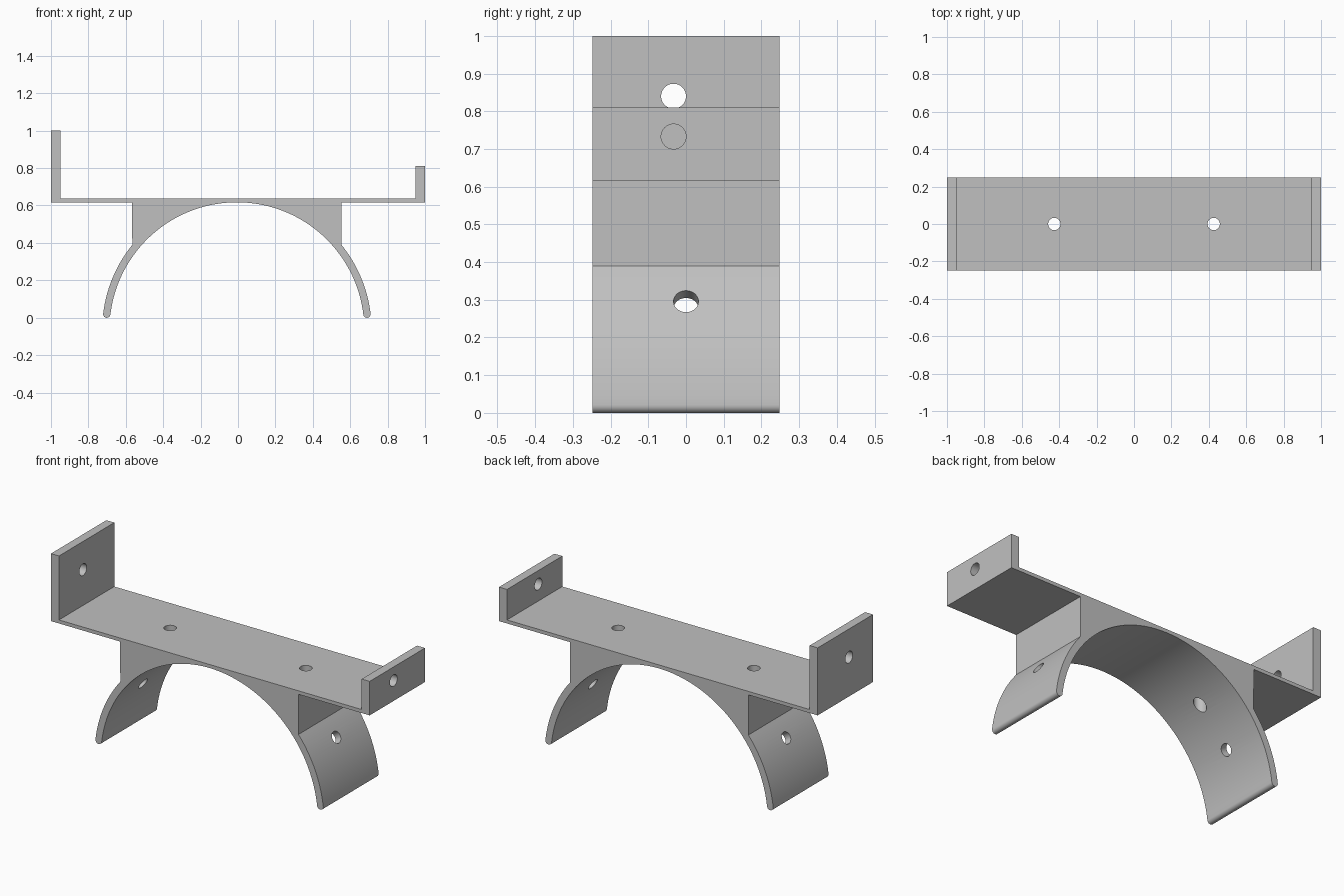
import bpy, bmesh
from math import sin, cos, pi, radians, atan2
from mathutils import Vector, Matrix

cube = bpy.data.objects.get("Cube")
if cube:
    bpy.data.objects.remove(cube, do_unlink=True)

HALF_DEPTH = 0.248
PLATE_LOW, PLATE_TOP = 0.617, 0.637
CX, CZ = -0.006, -0.064          # arch centre
R_IN, R_OUT = 0.681, 0.720
R_MID, R_TIP = (R_IN + R_OUT) / 2, (R_OUT - R_IN) / 2
BLOCK, BLOCK_LOW = 0.56, 0.39    # half width and lower edge of the shoulder block
TIP = radians(6.8)               # angle where the legs end
HOLE_R = 0.033

grey = bpy.data.materials.new("light grey")
grey.use_nodes = True
grey.diffuse_color = (0.53, 0.53, 0.53, 1)
grey.node_tree.nodes["Principled BSDF"].inputs["Base Color"].default_value = grey.diffuse_color


def arc(cx, cz, r, start, end, steps):
    return [(cx + r * cos(start + (end - start) * i / steps),
             cz + r * sin(start + (end - start) * i / steps)) for i in range(steps + 1)]


def make_object(name, bm):
    bmesh.ops.recalc_face_normals(bm, faces=bm.faces)
    mesh = bpy.data.meshes.new(name)
    bm.to_mesh(mesh)
    bm.free()
    mesh.materials.append(grey)
    obj = bpy.data.objects.new(name, mesh)
    bpy.context.collection.objects.link(obj)
    return obj


def hole_cutter(center, direction, length):
    bm = bmesh.new()
    turn = Vector((0, 0, 1)).rotation_difference(Vector(direction)).to_matrix().to_4x4()
    bmesh.ops.create_cone(bm, cap_ends=True, segments=48, radius1=HOLE_R, radius2=HOLE_R,
                          depth=length, matrix=Matrix.Translation(center) @ turn)
    cutter = make_object("hole_cutter", bm)
    cutter.hide_render = True
    return cutter


# Right leg: outer curve and rounded tip
shoulder = atan2(BLOCK_LOW - CZ, BLOCK)
leg = arc(0, CZ, R_OUT, shoulder, TIP, 20)
leg += arc(R_MID * cos(TIP), CZ + R_MID * sin(TIP), R_TIP, TIP, TIP - pi, 10)[1:-1]
side = [(BLOCK, PLATE_LOW)] + leg
right_side = [(CX + x, z) for x, z in side]
left_side = [(CX - x, z) for x, z in reversed(side)]

# Whole cross-section: tall left wall, plate, short right wall, saddle
outline = [(-1, PLATE_LOW), (-1, 1), (-0.95, 1), (-0.95, PLATE_TOP),
           (0.95, PLATE_TOP), (0.95, 0.81), (1, 0.81), (1, PLATE_LOW)]
outline += right_side + arc(CX, CZ, R_IN, TIP, pi - TIP, 80) + left_side

bm = bmesh.new()
face = bm.faces.new([bm.verts.new((x, -HALF_DEPTH, z)) for x, z in outline])
result = bmesh.ops.extrude_face_region(bm, geom=[face])
new_verts = [v for v in result["geom"] if isinstance(v, bmesh.types.BMVert)]
bmesh.ops.translate(bm, verts=new_verts, vec=(0, 2 * HALF_DEPTH, 0))
bracket = make_object("saddle_bracket", bm)

# Screw holes: one per wall, two through the plate, one radially through each leg
cutters = [hole_cutter((-0.975, -HOLE_R, 0.84), (1, 0, 0), 0.2),
           hole_cutter((0.975, -HOLE_R, 0.733), (1, 0, 0), 0.2)]
for s in (-1, 1):
    cutters.append(hole_cutter((s * 0.426, 0, 0.55), (0, 0, 1), 0.5))
    out = Vector((s * cos(radians(30)), 0, sin(radians(30))))
    cutters.append(hole_cutter(Vector((CX, 0, CZ)) + out * R_MID, out, 0.16))

for cutter in cutters:
    mod = bracket.modifiers.new("hole", 'BOOLEAN')
    mod.operation = 'DIFFERENCE'
    mod.solver = 'EXACT'
    mod.object = cutter

# Bake the holes, then drop the cutters
bpy.context.view_layer.update()
graph = bpy.context.evaluated_depsgraph_get()
baked = bpy.data.meshes.new_from_object(bracket.evaluated_get(graph))
bracket.modifiers.clear()
bracket.data = baked
for cutter in cutters:
    bpy.data.objects.remove(cutter, do_unlink=True)

bpy.ops.object.select_all(action='DESELECT')
bracket.select_set(True)
bpy.context.view_layer.objects.active = bracket
bpy.ops.object.shade_smooth_by_angle(angle=radians(30))
